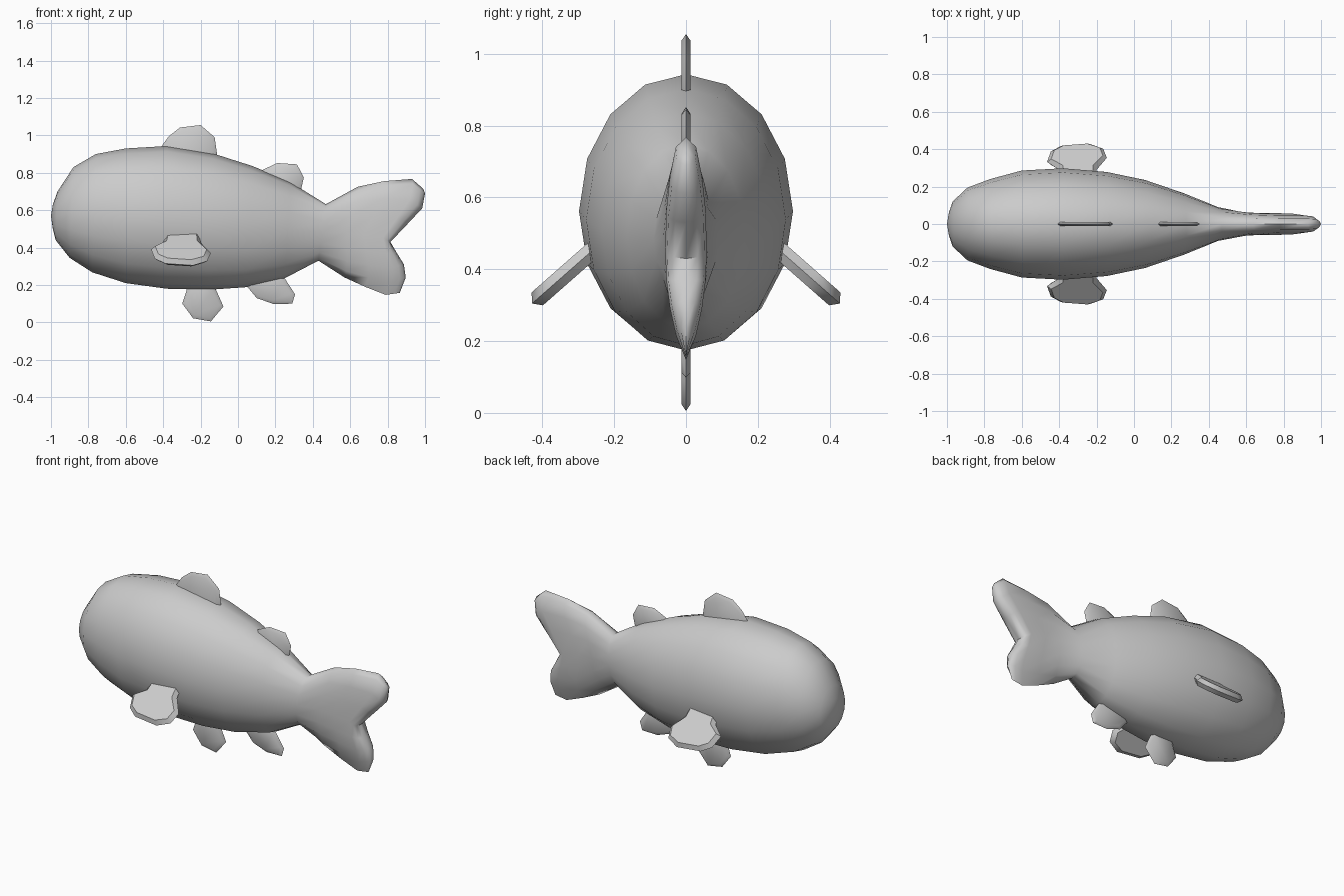
import bpy, bmesh, math
from mathutils import Vector

if "Cube" in bpy.data.objects:
    bpy.data.objects.remove(bpy.data.objects["Cube"])

grey = bpy.data.materials.new("light_grey")
grey.diffuse_color = (0.6, 0.6, 0.6, 1)
grey.use_nodes = True
grey.node_tree.nodes["Principled BSDF"].inputs["Base Color"].default_value = grey.diffuse_color
SIDES = 16
HALF = SIDES // 2


def finish(name, bm, angle):
    bmesh.ops.remove_doubles(bm, verts=bm.verts, dist=0.0005)
    bmesh.ops.recalc_face_normals(bm, faces=bm.faces)
    mesh = bpy.data.meshes.new(name)
    bm.to_mesh(mesh)
    bm.free()
    mesh.materials.append(grey)
    ob = bpy.data.objects.new(name, mesh)
    bpy.context.collection.objects.link(ob)
    bpy.ops.object.select_all(action='DESELECT')
    ob.select_set(True)
    bpy.context.view_layer.objects.active = ob
    bpy.ops.object.shade_smooth_by_angle(angle=math.radians(angle))


def ring(bm, line, width, power=1.0):
    """Ring around a top-to-bottom centre line, bulging to +-width in y."""
    out = []
    for i in range(SIDES):
        j = i if i <= HALF else SIDES - i
        s = math.sin(math.pi * i / HALF)
        y = math.copysign(abs(s) ** power, s) * width if abs(s) > 1e-6 else 0
        out.append(bm.verts.new((line[j].x, y, line[j].y)))
    return out


def level(j):
    return (1 - math.cos(math.pi * j / HALF)) / 2


def path(points, t):
    """Point at parameter t on a polyline of evenly spaced parameters."""
    f = t * (len(points) - 1)
    i = min(int(f), len(points) - 2)
    return Vector(points[i]).lerp(Vector(points[i + 1]), f - i)


# Body sections: top x, top z, bottom x, bottom z, half width
sections = [
    (-1.0, .57, -1.0, .57, 0), (-.99, .63, -.99, .50, .06),
    (-.965, .70, -.975, .44, .12), (-.88, .83, -.90, .345, .195),
    (-.76, .90, -.78, .268, .24), (-.60, .93, -.60, .21, .286),
    (-.38, .943, -.38, .18, .298), (-.13, .902, -.16, .174, .278),
    (.08, .835, .04, .188, .235), (.28, .75, .25, .236, .165),
    (.47, .632, .43, .33, .09)]
bm = bmesh.new()
rings = []
for xt, zt, xb, zb, w in sections:
    line = [Vector((xt, zt)).lerp(Vector((xb, zb)), level(j)) for j in range(HALF + 1)]
    rings.append(ring(bm, line, w))

# Forked tail, blended from the last body section to the trailing edge
upper = [(.47, .632), (.64, .725), (.78, .755), (.93, .767), (.99, .715)]
lower = [(.43, .33), (.57, .24), (.68, .19), (.79, .147), (.865, .158)]
trail = [(.99, .715), (1.0, .69), (.985, .61), (.91, .53), (.815, .43),
         (.85, .37), (.887, .31), (.897, .24), (.865, .158)]
start = line
for t, w in ((.25, .064), (.5, .058), (.75, .058), (.9, .052), (.97, .032), (1, 0)):
    top_shift = path(upper, t) - start[0].lerp(Vector(trail[0]), t)
    low_shift = path(lower, t) - start[HALF].lerp(Vector(trail[HALF]), t)
    pts = []
    for j in range(HALF + 1):
        p = start[j].lerp(Vector(trail[j]), t)
        pts.append(p + top_shift.lerp(low_shift, level(j)))
    rings.append(ring(bm, pts, w, .75))
for a, b in zip(rings, rings[1:]):
    for i in range(SIDES):
        k = (i + 1) % SIDES
        bm.faces.new((a[i], a[k], b[k], b[i]))
finish("body_and_tail", bm, 70)


def fin(name, outline, thick, inset, place):
    """Thin plate with a pointed rim; place maps (u, v, depth) to space."""
    bm = bmesh.new()
    pts = [Vector(p) for p in outline]
    mid = sum(pts, Vector((0, 0))) / len(pts)
    inner = [p + (mid - p).normalized() * inset for p in pts]
    rim = [bm.verts.new(place(p.x, p.y, 0)) for p in pts]
    n = len(pts)
    for d in (thick, -thick):
        side = [bm.verts.new(place(p.x, p.y, d)) for p in inner]
        bm.faces.new(side)
        for i in range(n):
            k = (i + 1) % n
            bm.faces.new((rim[i], rim[k], side[k], side[i]))
    finish(name, bm, 40)


# Fins on the centre line
centre_fins = {
    "front_dorsal_fin": [(-.41, .86), (-.41, .94), (-.37, .995), (-.31, 1.042),
                         (-.20, 1.055), (-.125, .99), (-.112, .90), (-.13, .82)],
    "rear_dorsal_fin": [(.12, .75), (.12, .81), (.21, .852), (.315, .845),
                        (.352, .775), (.335, .70), (.30, .66)],
    "front_belly_fin": [(-.27, .24), (-.275, .17), (-.298, .10), (-.24, .022),
                        (-.145, .005), (-.078, .085), (-.12, .18), (-.13, .24)],
    "rear_belly_fin": [(.05, .26), (.05, .19), (.10, .13), (.19, .098),
                       (.29, .10), (.305, .15), (.25, .235), (.22, .28)]}
for name, outline in centre_fins.items():
    fin(name, outline, .012, .02, lambda u, v, d: (u, d, v))

# Side fins, sloping down and outward
side_outline = [(-.38, -.06), (-.40, .02), (-.465, .075), (-.445, .15), (-.39, .19),
                (-.24, .205), (-.165, .17), (-.145, .105), (-.20, .02), (-.21, -.06)]
for name, s in (("left_side_fin", -1), ("right_side_fin", 1)):
    fin(name, side_outline, .024, .022,
        lambda u, v, d: (u, s * (.275 + .75 * v + .66 * d), .44 - .66 * v + .75 * d))
